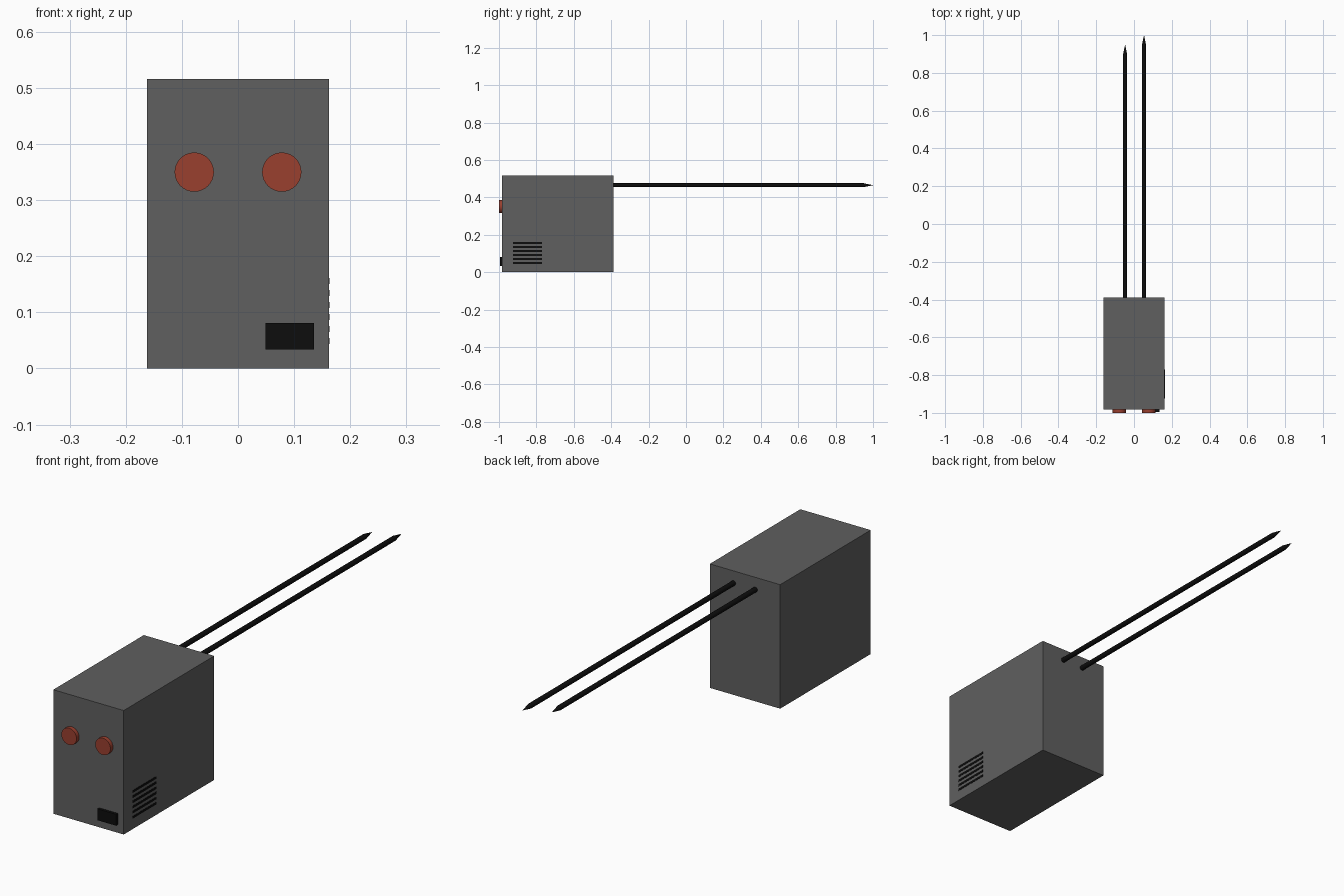
import bpy, bmesh, math
from mathutils import Matrix, Vector

if "Cube" in bpy.data.objects:
    bpy.data.objects.remove(bpy.data.objects["Cube"])


def material(name, rgb):
    m = bpy.data.materials.new(name)
    m.diffuse_color = (*rgb, 1)
    m.use_nodes = True
    m.node_tree.nodes["Principled BSDF"].inputs["Base Color"].default_value = m.diffuse_color
    return m


GREY = material("dark grey", (0.115, 0.115, 0.115))
RED = material("dull red", (0.32, 0.05, 0.028))
BLACK = material("black", (0.004, 0.004, 0.004))


def finish(name, bm, mat):
    bmesh.ops.recalc_face_normals(bm, faces=bm.faces)
    mesh = bpy.data.meshes.new(name)
    bm.to_mesh(mesh)
    bm.free()
    mesh.materials.append(mat)
    ob = bpy.data.objects.new(name, mesh)
    bpy.context.collection.objects.link(ob)
    return ob


def box(name, lo, hi, mat):
    lo, hi = Vector(lo), Vector(hi)
    bm = bmesh.new()
    bmesh.ops.create_cube(bm, size=1, matrix=Matrix.Translation((lo + hi) / 2)
                          @ Matrix.Diagonal((*(hi - lo), 1)))
    return finish(name, bm, mat)


def lathe_y(name, x, z, profile, sides, mat):
    """Closed round part along y; profile is (radius, y), radius 0 is a point."""
    bm = bmesh.new()
    rings = []
    for r, y in profile:
        n = sides if r else 1
        rings.append([bm.verts.new((x + r * math.cos(2 * math.pi * i / sides), y,
                                    z + r * math.sin(2 * math.pi * i / sides)))
                      for i in range(n)])
    for a, b in zip(rings, rings[1:]):
        for i in range(sides):
            j = (i + 1) % sides
            bm.faces.new((a[i], a[j], b[0]) if len(b) == 1 else (a[i], a[j], b[j], b[i]))
    for ring in (rings[0], rings[-1]):
        if len(ring) > 1:
            bm.faces.new(ring)
    ob = finish(name, bm, mat)
    bpy.context.view_layer.objects.active = ob
    ob.select_set(True)
    bpy.ops.object.shade_smooth_by_angle(angle=math.radians(35))
    ob.select_set(False)


FRONT, BACK, SIDE = -0.983, -0.388, 0.162

# Housing
box("housing", (-SIDE, FRONT, 0), (SIDE, BACK, 0.516), GREY)

# Two round front buttons
for side, x in (("left", -0.078), ("right", 0.078)):
    lathe_y(side + "_button", x, 0.35, [(0.035, -1.0), (0.035, FRONT + 0.002)], 32, RED)

# Small socket on the lower front
box("front_socket", (0.049, -0.995, 0.034), (0.135, FRONT + 0.002, 0.081), BLACK)

# Vent slots on the right side
for i in range(6):
    z = 0.049 + i * 0.0214
    box(f"vent_slot_{i + 1}", (SIDE - 0.002, -0.925, z - 0.005),
        (SIDE + 0.001, -0.77, z + 0.005), BLACK)

# Two pointed rods at the back, one longer than the other
for side, x, tip in (("left", -0.047, 0.95), ("right", 0.053, 1.0)):
    lathe_y(side + "_rod", x, 0.465,
            [(0.0105, BACK - 0.005), (0.0105, tip - 0.05), (0, tip)], 16, BLACK)
